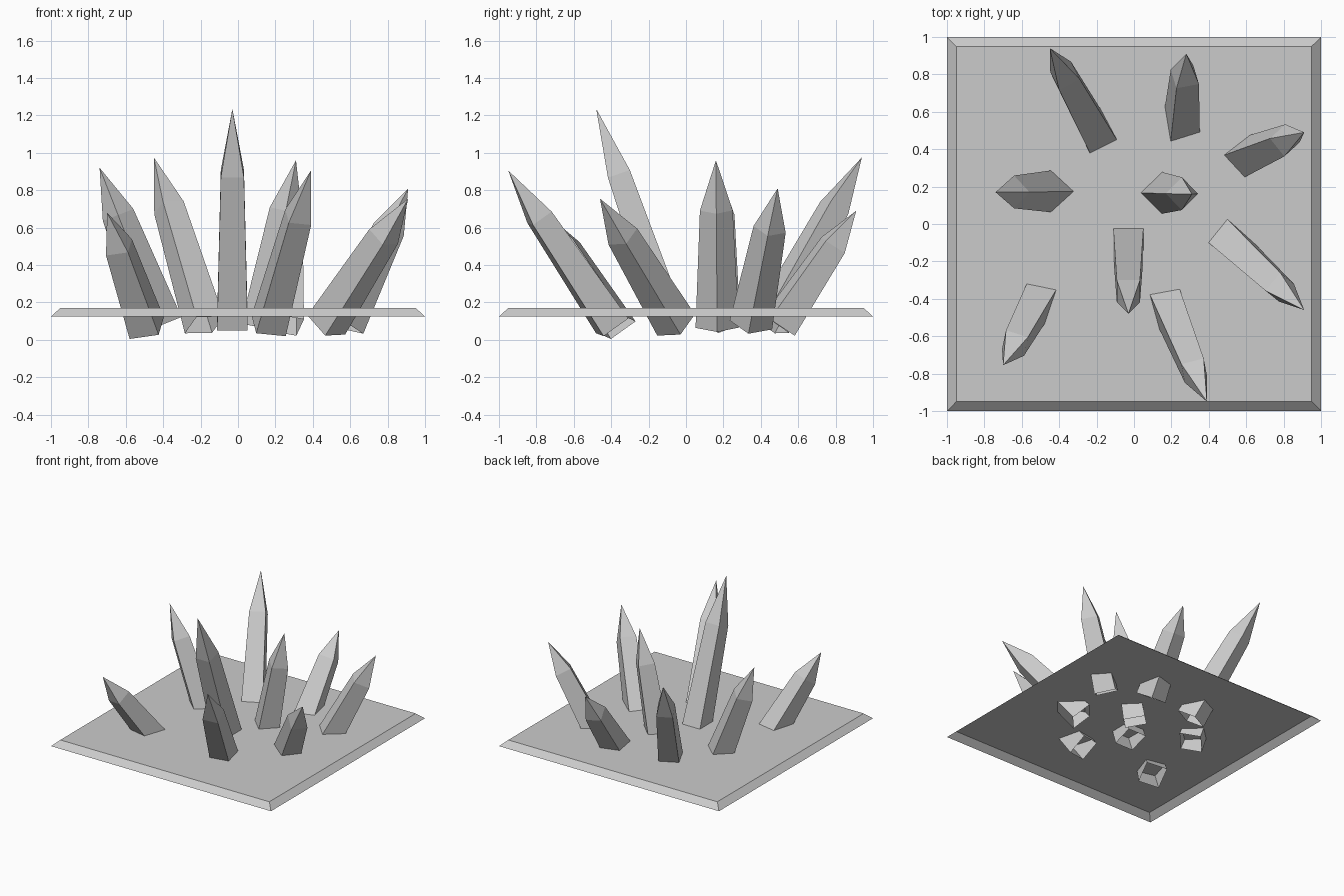
import bpy
import bmesh
from mathutils import Vector

if "Cube" in bpy.data.objects:
    bpy.data.objects.remove(bpy.data.objects["Cube"])

BASE_HALF = 0.082      # half width of the square shaft at its foot
SHOULDER_HALF = 0.062  # half width where the point begins
SHOULDER_AT = 0.70     # fraction of the length where the point begins


def make_object(name, bm):
    bmesh.ops.recalc_face_normals(bm, faces=bm.faces[:])
    mesh = bpy.data.meshes.new(name)
    bm.to_mesh(mesh)
    bm.free()
    obj = bpy.data.objects.new(name, mesh)
    bpy.context.collection.objects.link(obj)
    return obj


def bridge(bm, low, high):
    for i in range(4):
        j = (i + 1) % 4
        bm.faces.new((low[i], low[j], high[j], high[i]))


SIGNS = ((-1, -1), (1, -1), (1, 1), (-1, 1))


# Ground plate: sloped rim, open underneath
def plate():
    bm = bmesh.new()
    low = [bm.verts.new((sx, sy, 0.125)) for sx, sy in SIGNS]
    top = [bm.verts.new((sx * 0.95, sy * 0.95, 0.17)) for sx, sy in SIGNS]
    bridge(bm, low, top)
    bm.faces.new(top)
    obj = make_object("ground_plate", bm)
    # an open shell: make sure the top faces upward
    if obj.data.polygons[4].normal.z < 0:
        obj.data.flip_normals()


# Spike: tapered square shaft with a pyramid point, open at the foot
def spike(name, foot, tip, edge):
    foot, tip = Vector(foot), Vector(tip)
    axis = (tip - foot).normalized()
    u = axis.cross(Vector((edge[0], edge[1], 0))).normalized()
    v = axis.cross(u)
    bm = bmesh.new()

    def ring(center, half):
        return [bm.verts.new(center + u * (a * half) + v * (b * half))
                for a, b in SIGNS]

    low = ring(foot, BASE_HALF)
    shoulder = ring(foot.lerp(tip, SHOULDER_AT), SHOULDER_HALF)
    apex = bm.verts.new(tip)
    bridge(bm, low, shoulder)
    for i in range(4):
        bm.faces.new((shoulder[i], shoulder[(i + 1) % 4], apex))
    obj = make_object(name, bm)
    # make sure the sides face away from the axis
    p = obj.data.polygons[0]
    if p.normal.dot(p.center - foot.lerp(tip, 0.35)) < 0:
        obj.data.flip_normals()


plate()

# foot centre, tip, direction of one side of the square
spikes = [
    ((-0.18, 0.45, 0.08), (-0.45, 0.94, 0.975), (0.15, 0.075)),
    ((0.253, 0.50, 0.08), (0.28, 0.91, 0.69), (0.165, 0.05)),
    ((0.565, 0.347, 0.08), (0.91, 0.49, 0.81), (0.11, -0.12)),
    ((-0.41, 0.175, 0.08), (-0.74, 0.17, 0.92), (-0.125, 0.117)),
    ((0.13, 0.167, 0.065), (0.31, 0.16, 0.96), (0.12, 0.117)),
    ((-0.03, -0.076, 0.077), (-0.03, -0.48, 1.235), (1, 0)),
    ((0.164, -0.395, 0.075), (0.39, -0.95, 0.905), (0.16, 0.03)),
    ((-0.488, -0.36, 0.063), (-0.70, -0.755, 0.68), (0.165, -0.035)),
    ((0.472, -0.053, 0.08), (0.91, -0.46, 0.755), (0.105, 0.13)),
]
for i, (foot, tip, edge) in enumerate(spikes, 1):
    spike(f"spike_{i}", foot, tip, edge)
